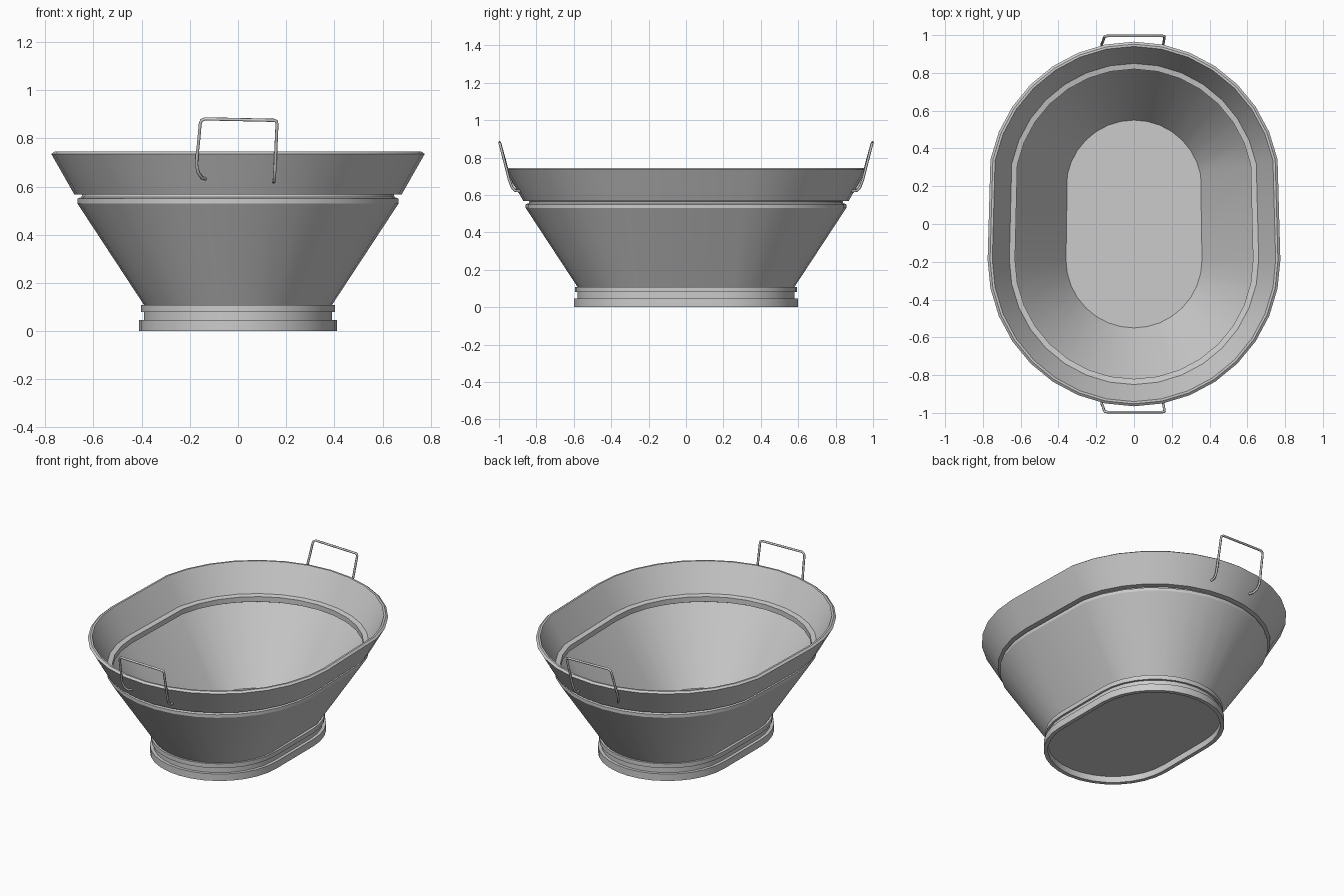
import bpy, bmesh, math

if "Cube" in bpy.data.objects:
    bpy.data.objects.remove(bpy.data.objects["Cube"])

C = 0.19   # half length of the straight sides
N = 16     # segments per rounded end


def outline(r, z, skip):
    pts = []
    for sign, lo, hi in ((1, skip, N - skip), (-1, 0, N)):
        for i in range(lo, hi + 1):
            a = math.pi * i / N
            pts.append((sign * r * math.cos(a), sign * (C + r * math.sin(a)), z))
    return pts


def loft(name, profile, skip):
    """Oval body: sweeps (offset, height) profile, first ring capped."""
    bm = bmesh.new()
    rings = [[bm.verts.new(p) for p in outline(r, z, skip)] for r, z in profile]
    for a, b in zip(rings, rings[1:]):
        n = len(a)
        for i in range(n):
            j = (i + 1) % n
            bm.faces.new((a[i], a[j], b[j], b[i]))
    bm.faces.new(rings[0][::-1])
    bmesh.ops.recalc_face_normals(bm, faces=bm.faces)
    # the cap of either part must face away from the hidden cavity
    bm.faces.ensure_lookup_table()
    cap = bm.faces[-1]
    want = 1 if name == "tub_bowl" else -1
    if cap.normal.z * want < 0:
        bmesh.ops.reverse_faces(bm, faces=bm.faces)
    me = bpy.data.meshes.new(name)
    bm.to_mesh(me)
    bm.free()
    ob = bpy.data.objects.new(name, me)
    bpy.context.collection.objects.link(ob)
    bpy.ops.object.select_all(action='DESELECT')
    ob.select_set(True)
    bpy.context.view_layer.objects.active = ob
    bpy.ops.object.shade_smooth_by_angle(angle=math.radians(25))
    return ob


# Stepped foot with a recessed underside
loft("tub_foot", [(0.385, 0.04), (0.385, 0), (0.41, 0), (0.41, 0.045),
                  (0.39, 0.045), (0.39, 0.08), (0.403, 0.08),
                  (0.403, 0.108), (0.375, 0.108)], 0)

# Bowl: floor, inner wall, ledge, rim, then back down the outside
loft("tub_bowl", [(0.36, 0.10), (0.64, 0.53), (0.63, 0.535), (0.63, 0.568),
                  (0.66, 0.574), (0.75, 0.745), (0.762, 0.745),
                  (0.775, 0.735), (0.68, 0.568), (0.647, 0.566),
                  (0.65, 0.556), (0.667, 0.55), (0.667, 0.53),
                  (0.388, 0.105)], 1)

# Bent wire handles on both ends
wire = [(-0.135, 0.89, 0.632), (-0.15, 0.912, 0.636), (-0.165, 0.93, 0.657),
        (-0.172, 0.943, 0.69), (-0.17, 0.955, 0.73), (-0.164, 0.968, 0.78),
        (-0.157, 0.99, 0.86), (-0.152, 0.994, 0.874), (-0.138, 0.996, 0.881),
        (0.148, 0.996, 0.875), (0.16, 0.994, 0.871), (0.162, 0.991, 0.86),
        (0.154, 0.945, 0.68), (0.151, 0.93, 0.64), (0.15, 0.912, 0.622),
        (0.149, 0.885, 0.62)]
for name, s in (("back_handle", 1), ("front_handle", -1)):
    cu = bpy.data.curves.new(name, 'CURVE')
    cu.dimensions = '3D'
    cu.bevel_depth = 0.007
    cu.bevel_resolution = 1
    cu.use_fill_caps = True
    sp = cu.splines.new('POLY')
    sp.points.add(len(wire) - 1)
    for p, (x, y, z) in zip(sp.points, wire):
        p.co = (x, s * y, z, 1)
    bpy.context.collection.objects.link(bpy.data.objects.new(name, cu))
